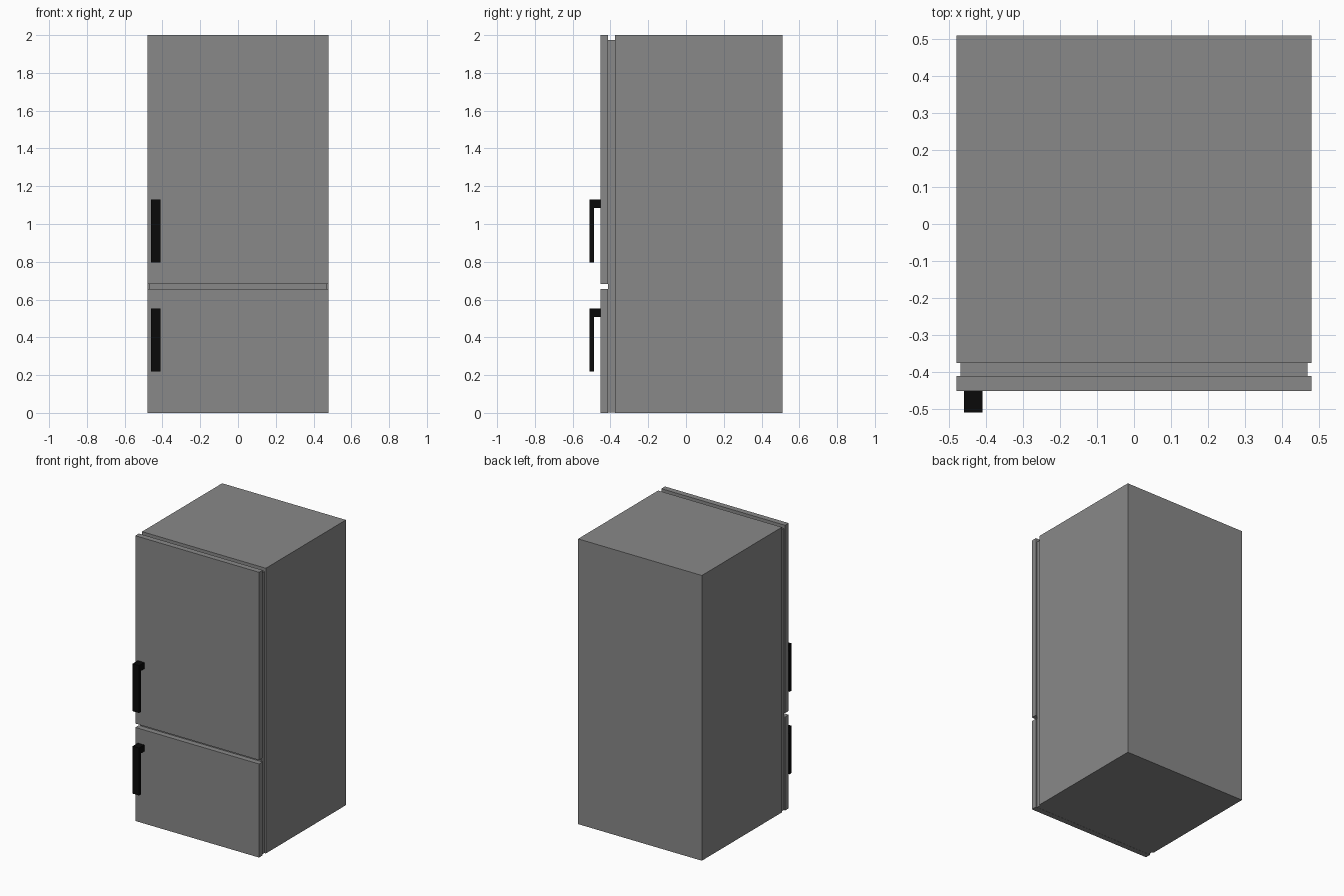
import bpy, bmesh

if "Cube" in bpy.data.objects:
    bpy.data.objects.remove(bpy.data.objects["Cube"])


def material(name, value):
    m = bpy.data.materials.new(name)
    m.diffuse_color = (value, value, value, 1)
    m.use_nodes = True
    m.node_tree.nodes["Principled BSDF"].inputs["Base Color"].default_value = m.diffuse_color
    return m


grey = material("grey_enamel", 0.25)
black = material("black_plastic", 0.003)


def finish(name, bm, mat):
    bmesh.ops.recalc_face_normals(bm, faces=bm.faces)
    mesh = bpy.data.meshes.new(name)
    bm.to_mesh(mesh)
    bm.free()
    mesh.materials.append(mat)
    bpy.context.collection.objects.link(bpy.data.objects.new(name, mesh))


def box(name, x, y, z, mat):
    """Box from (min, max) pairs on each axis."""
    bm = bmesh.new()
    bmesh.ops.create_cube(bm, size=1)
    for v in bm.verts:
        v.co = [r[0] if c < 0 else r[1] for c, r in zip(v.co, (x, y, z))]
    finish(name, bm, mat)


def handle(name, top):
    """L-shaped side profile extruded across the handle width."""
    profile = [(-0.452, 0), (-0.51, 0), (-0.51, -0.333), (-0.488, -0.333),
               (-0.488, -0.045), (-0.452, -0.045)]
    bm = bmesh.new()
    face = bm.faces.new([bm.verts.new((-0.46, y, top + z)) for y, z in profile])
    ext = bmesh.ops.extrude_face_region(bm, geom=[face], use_keep_orig=True)
    verts = [g for g in ext["geom"] if isinstance(g, bmesh.types.BMVert)]
    bmesh.ops.translate(bm, verts=verts, vec=(0.05, 0, 0))
    finish(name, bm, black)


# Cabinet and the recessed seal behind the doors
box("cabinet", (-0.48, 0.48), (-0.377, 0.51), (0, 2), grey)
box("door_seal", (-0.47, 0.47), (-0.414, -0.377), (0.001, 1.975), grey)

# Doors with their handles
for part, bottom, top, handle_top in (("freezer", 0, 0.656, 0.552),
                                      ("fridge", 0.683, 2, 1.13)):
    box(part + "_door", (-0.48, 0.48), (-0.452, -0.412), (bottom, top), grey)
    handle(part + "_handle", handle_top)
